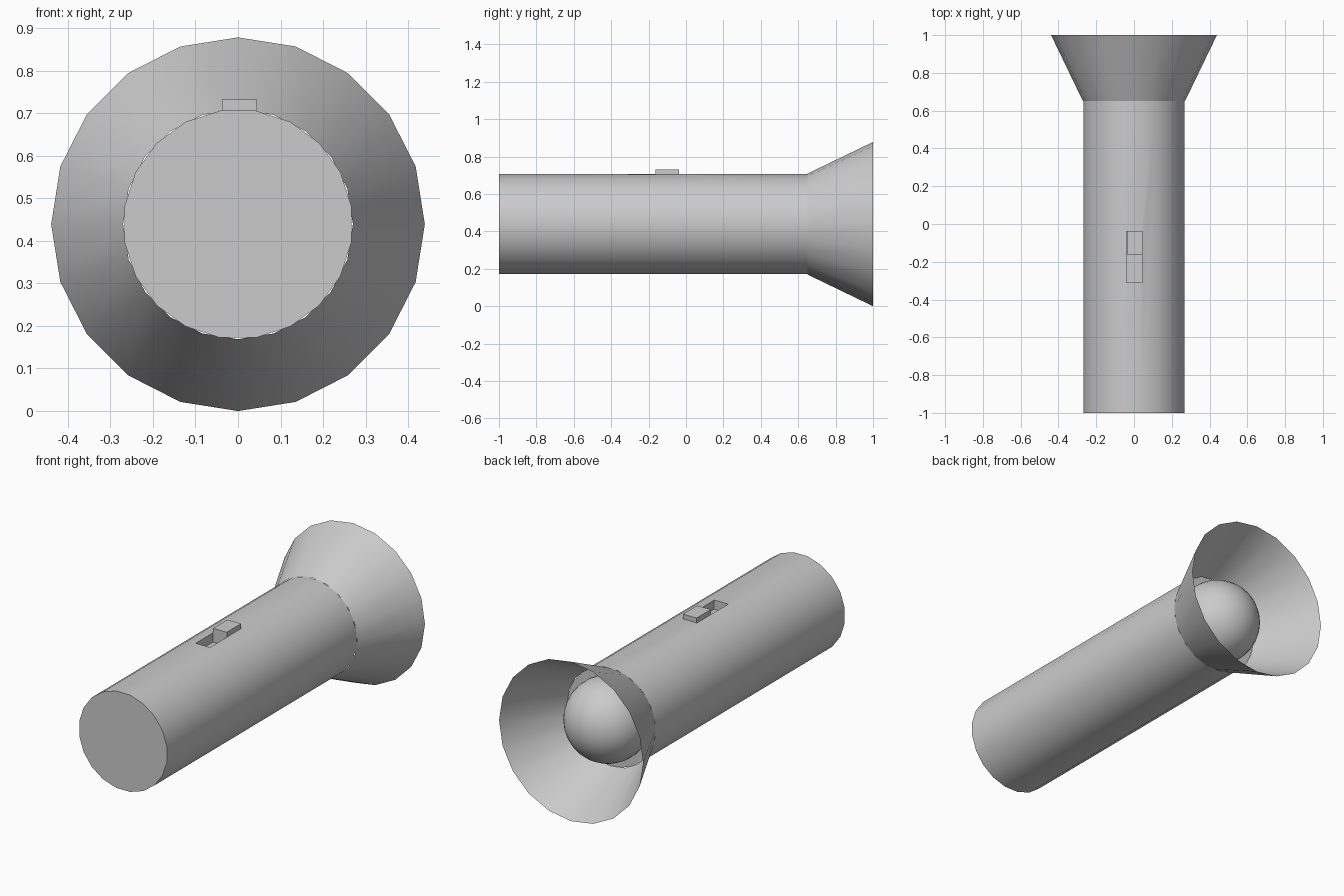
import bpy, bmesh, math
from mathutils import Matrix

if "Cube" in bpy.data.objects:
    bpy.data.objects.remove(bpy.data.objects["Cube"])

AXIS_Z = 0.439   # height of the torch axis
SIDES = 20


def finish(bm, name, smooth=True):
    bmesh.ops.recalc_face_normals(bm, faces=bm.faces)
    me = bpy.data.meshes.new(name)
    bm.to_mesh(me)
    bm.free()
    ob = bpy.data.objects.new(name, me)
    bpy.context.collection.objects.link(ob)
    if smooth:
        bpy.ops.object.select_all(action='DESELECT')
        ob.select_set(True)
        bpy.context.view_layer.objects.active = ob
        bpy.ops.object.shade_smooth_by_angle(angle=math.radians(35))
    return ob


def tube(name, y0, y1, r0, r1, turn=0.0, caps=True):
    """Round section running along y from y0 to y1."""
    bm = bmesh.new()
    mat = (Matrix.Translation((0, (y0 + y1) / 2, AXIS_Z))
           @ Matrix.Rotation(-math.pi / 2, 4, 'X')
           @ Matrix.Rotation(turn, 4, 'Z'))
    bmesh.ops.create_cone(bm, cap_ends=caps, segments=SIDES, radius1=r0,
                          radius2=r1, depth=y1 - y0, matrix=mat)
    return finish(bm, name)


def box(name, lo, hi):
    bm = bmesh.new()
    mid = [(a + b) / 2 for a, b in zip(lo, hi)]
    size = [b - a for a, b in zip(lo, hi)]
    bmesh.ops.create_cube(bm, size=1, matrix=Matrix.Translation(mid)
                          @ Matrix.Diagonal((*size, 1)))
    return finish(bm, name, smooth=False)


# Handle, turned half a step so a flat side faces up
body = tube("body", -1.0, 0.65, 0.27, 0.27, turn=math.pi / SIDES)

# Slot for the switch, cut into the top of the handle
cutter = box("slot_cutter", (-0.04, -0.31, 0.655), (0.045, -0.04, 0.9))
cutter.hide_render = True
cutter.hide_set(True)
cut = body.modifiers.new("switch_slot", 'BOOLEAN')
cut.operation = 'DIFFERENCE'
cut.solver = 'EXACT'
cut.object = cutter

# Sliding switch, pushed forward in the slot
box("switch", (-0.038, -0.162, 0.655), (0.045, -0.038, 0.732))

# Open flared head
tube("head", 0.65, 1.0, 0.27, 0.439, caps=False)

# Round bulb seated in the end of the handle
bm = bmesh.new()
bmesh.ops.create_uvsphere(bm, u_segments=32, v_segments=16, radius=0.223,
                          matrix=Matrix.Translation((0, 0.68, AXIS_Z)))
finish(bm, "bulb")
